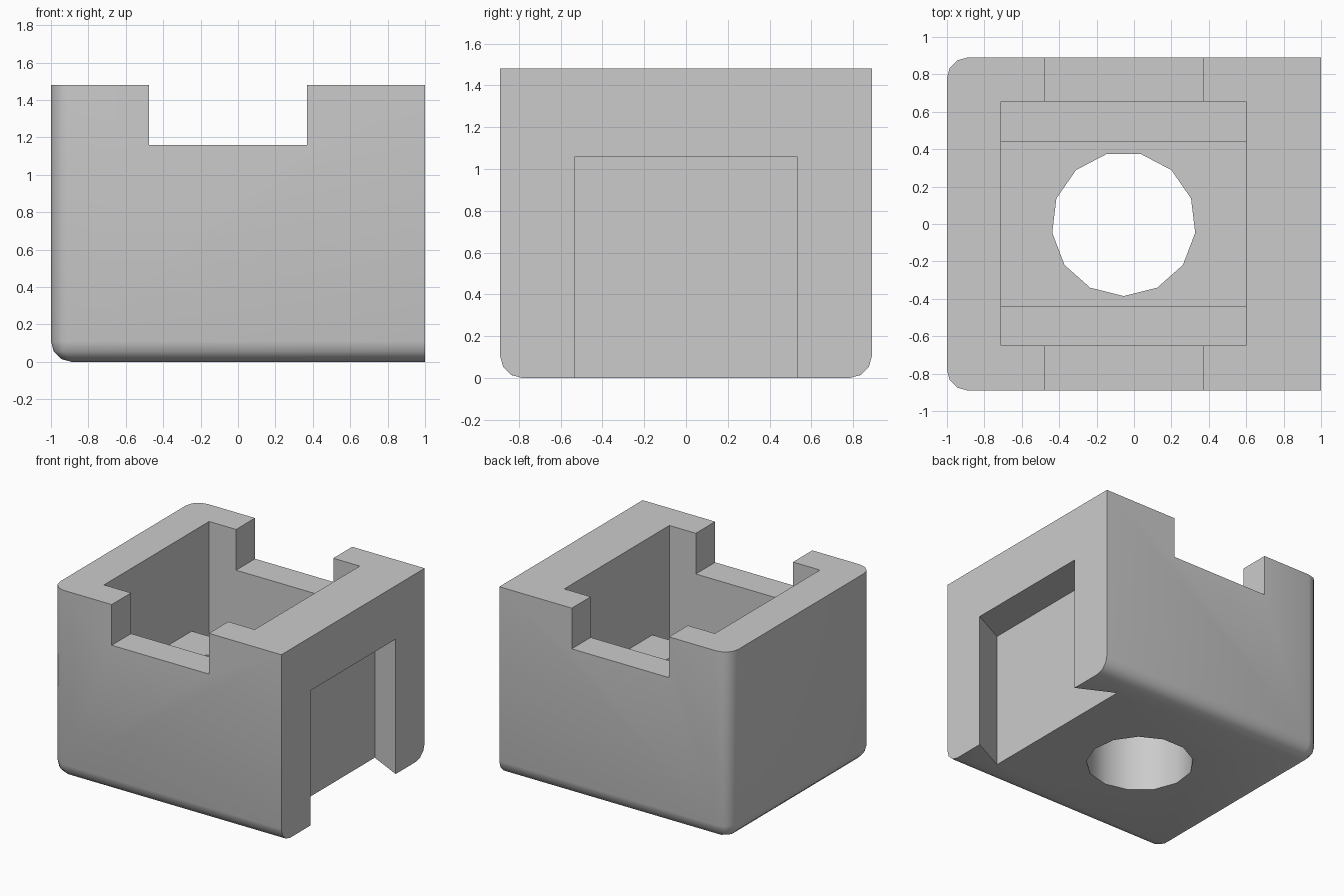
import bpy
import bmesh
import math

cube = bpy.data.objects.get("Cube")
if cube:
    bpy.data.objects.remove(cube, do_unlink=True)

grey = bpy.data.materials.new("plain grey")
grey.use_nodes = True
grey.diffuse_color = (0.6, 0.6, 0.6, 1)
grey.node_tree.nodes["Principled BSDF"].inputs["Base Color"].default_value = (0.6, 0.6, 0.6, 1)

HALF_Y, TOP, ROUND = 0.89, 1.48, 0.11
CENTRE_X = -0.055


def prism(name, outline, z0, z1):
    """Solid made by raising a flat outline from z0 to z1."""
    bm = bmesh.new()
    base = bm.faces.new([bm.verts.new((x, y, z0)) for x, y in outline])
    raised = bmesh.ops.extrude_face_region(bm, geom=[base])["geom"]
    verts = [v for v in raised if isinstance(v, bmesh.types.BMVert)]
    bmesh.ops.translate(bm, verts=verts, vec=(0, 0, z1 - z0))
    bmesh.ops.recalc_face_normals(bm, faces=bm.faces)
    mesh = bpy.data.meshes.new(name)
    bm.to_mesh(mesh)
    bm.free()
    mesh.materials.append(grey)
    obj = bpy.data.objects.new(name, mesh)
    bpy.context.collection.objects.link(obj)
    return obj


def rect(x0, x1, y0, y1):
    return [(x0, y0), (x1, y0), (x1, y1), (x0, y1)]


# Body block, rounded everywhere except the top and the +x face
body = prism("housing_body", rect(-1, 1, -HALF_Y, HALF_Y), 0, TOP)
bm = bmesh.new()
bm.from_mesh(body.data)


def is_rounded(edge):
    a, b = (v.co for v in edge.verts)
    on_top = a.z > 1 and b.z > 1
    on_right = a.x > 0.9 and b.x > 0.9
    return not on_top and not on_right


bmesh.ops.bevel(bm, geom=[e for e in bm.edges if is_rounded(e)], offset=ROUND,
                offset_type='OFFSET', segments=3, profile=0.5, affect='EDGES')
bm.to_mesh(body.data)
bm.free()

# Main pocket, the two deeper side slots, and the notch through both walls
cutters = [
    prism("pocket_cutter", rect(-0.71, 0.6, -0.65, 0.655), 0.7, 2),
    prism("front_slot_cutter", rect(-0.71, 0.6, -0.65, -0.44), 0.29, 2),
    prism("back_slot_cutter", rect(-0.71, 0.6, 0.44, 0.655), 0.29, 2),
    prism("notch_cutter", rect(-0.475, 0.37, -1.2, 1.2), 1.16, 2),
]

# Thirteen-sided shaft hole
angles = [math.tau * i / 13 - math.pi / 2 for i in range(13)]
cutters.append(prism("hole_cutter", [(CENTRE_X + 0.385 * math.cos(a), 0.385 * math.sin(a))
                                     for a in angles], -1, 2))

# Dovetail channel in the +x face, open at the bottom
cutters.append(prism("dovetail_cutter", [(0.72, -0.67), (1, -0.53), (1.2, -0.43),
                                         (1.2, 0.43), (1, 0.53), (0.72, 0.67)], -0.5, 1.06))

bpy.context.view_layer.objects.active = body
for cutter in cutters:
    cut = body.modifiers.new(cutter.name, 'BOOLEAN')
    cut.operation = 'DIFFERENCE'
    cut.solver = 'EXACT'
    cut.object = cutter
    bpy.ops.object.modifier_apply(modifier=cut.name)
    bpy.data.objects.remove(cutter, do_unlink=True)

# Soft rounds, crisp corners
bpy.ops.object.select_all(action='DESELECT')
body.select_set(True)
bpy.ops.object.shade_smooth_by_angle(angle=math.radians(40))
